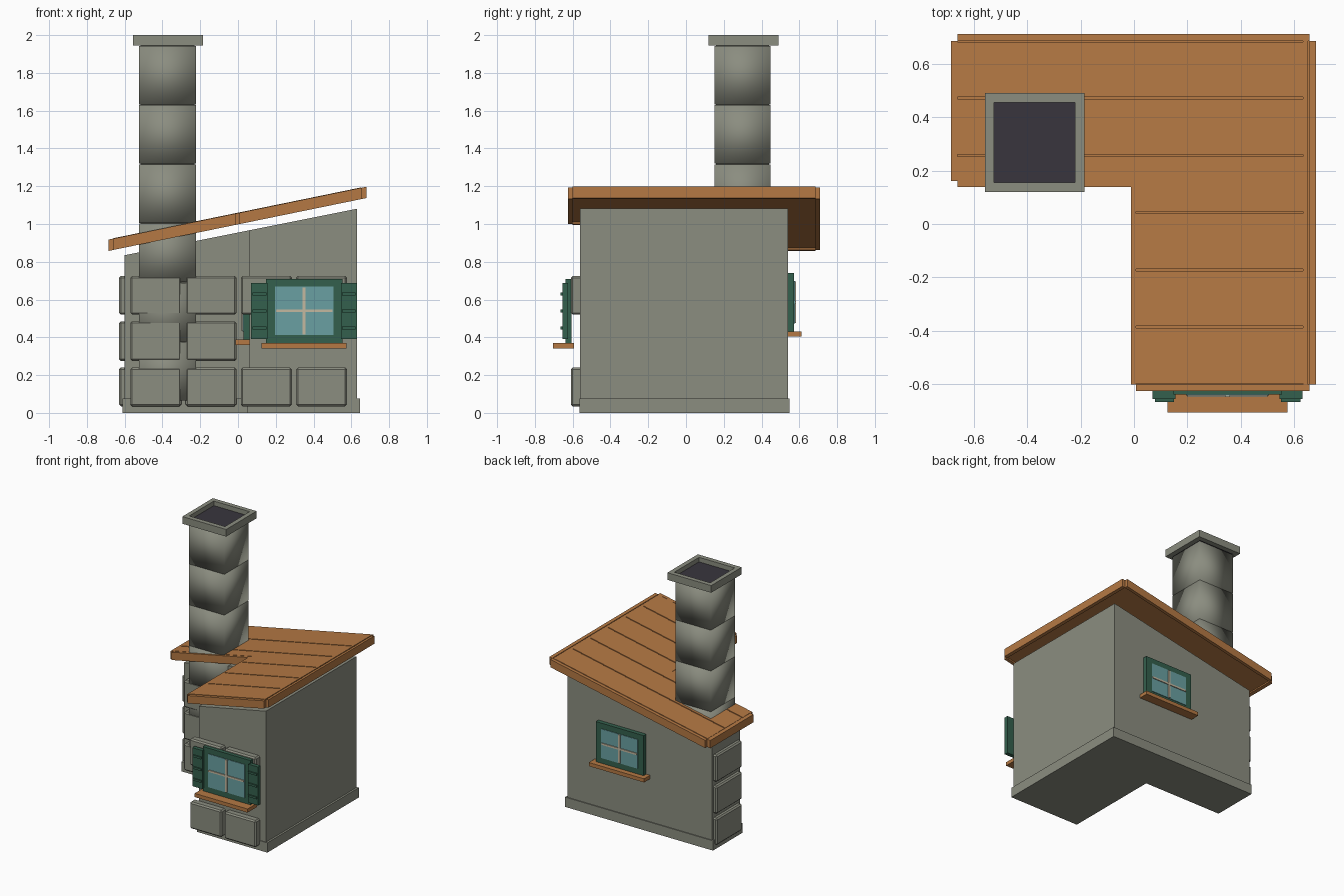
import bpy, bmesh, math
from mathutils import Matrix, Vector

if "Cube" in bpy.data.objects:
    bpy.data.objects.remove(bpy.data.objects["Cube"])


def material(name, rgb):
    lin = [(c / 255 / 12.92) if c < 11 else ((c / 255 + 0.055) / 1.055) ** 2.4 for c in rgb]
    m = bpy.data.materials.new(name)
    m.use_nodes = True
    m.diffuse_color = (*lin, 1)
    m.node_tree.nodes["Principled BSDF"].inputs["Base Color"].default_value = (*lin, 1)
    return m


STONE = material("grey stone", (139, 141, 128))
WOOD = material("orange wood", (181, 121, 68))
GREEN = material("dark green paint", (52, 96, 77))
GLASS = material("blue glass", (106, 160, 162))
BAR = material("pale window bars", (196, 184, 160))
SOOT = material("soot", (56, 53, 61))


def finish(name, bm, mat):
    bmesh.ops.recalc_face_normals(bm, faces=bm.faces)
    mesh = bpy.data.meshes.new(name)
    bm.to_mesh(mesh)
    bm.free()
    mesh.materials.append(mat)
    ob = bpy.data.objects.new(name, mesh)
    bpy.context.collection.objects.link(ob)
    return ob


def box(name, x, y, z, mat, slope=0, bevel=0, matrix=None):
    """Box from (min, max) ranges, optionally sheared upward along x."""
    bm = bmesh.new()
    bmesh.ops.create_cube(bm, size=1)
    for v in bm.verts:
        v.co = Vector([r[0] + (c + 0.5) * (r[1] - r[0]) for r, c in zip((x, y, z), v.co)])
        v.co.z += slope * v.co.x
    if bevel:
        bmesh.ops.bevel(bm, geom=bm.edges[:], offset=bevel, segments=1, affect='EDGES')
    if matrix:
        bm.transform(matrix)
    return finish(name, bm, mat)


def prism(name, outline, z0, z1, mat, slope=0):
    """Extruded outline with a top that rises along x."""
    bm = bmesh.new()
    low = [bm.verts.new((x, y, z0)) for x, y in outline]
    top = [bm.verts.new((x, y, z1 + slope * x)) for x, y in outline]
    bm.faces.new(low)
    bm.faces.new(top)
    n = len(outline)
    for i in range(n):
        j = (i + 1) % n
        bm.faces.new((low[i], low[j], top[j], top[i]))
    return finish(name, bm, mat)


def ell(left, right, front, back, inner_x, inner_y):
    return [(left, inner_y), (inner_x, inner_y), (inner_x, front),
            (right, front), (right, back), (left, back)]


# L-shaped walls and plinth
prism("walls", ell(-0.6, 0.63, -0.56, 0.54, 0.06, 0.2), 0.01, 0.955, STONE, 0.2)
prism("plinth", ell(-0.612, 0.645, -0.565, 0.547, 0.048, 0.19), 0, 0.075, STONE)

# Facing stones
ROWS = ((0.035, 0.24), (0.275, 0.485), (0.52, 0.725))
for r, z in enumerate(ROWS):
    for c in range(4):
        x = -0.57 + 0.2925 * c
        wing = c < 2
        if wing or r != 1:
            y = (0.15, 0.21) if wing else (-0.61, -0.55)
            box(f"front_stone_{r}_{c}", (x, x + 0.27), y, z, STONE, bevel=0.01)
    box(f"side_stone_{r}", (-0.63, -0.59), (0.215, 0.525), z, STONE, bevel=0.01)

# Roof: thin underlay, planks and edge boards
SLOPE = 0.205
RIGHT, LEFT, INNER = 0.657, -0.66, 0.008
for name, x, y in (("main", (INNER, RIGHT), (-0.6, 0.685)),
                   ("wing", (LEFT, INNER), (0.16, 0.685))):
    box(f"roof_underlay_{name}", x, y, (1.008, 1.05), WOOD, SLOPE)
edges = [-0.6 + 0.2142 * i for i in range(7)]
for i, (a, b) in enumerate(zip(edges, edges[1:])):
    span = (a + 0.004, b - 0.004)
    box(f"plank_main_{i}", (INNER, RIGHT - 0.025), span, (1.045, 1.06), WOOD, SLOPE)
    if b > 0.16:
        box(f"plank_wing_{i}", (LEFT, INNER), (max(span[0], 0.16), span[1]),
            (1.045, 1.06), WOOD, SLOPE)
box("plank_end_strip", (RIGHT - 0.025, RIGHT - 0.006), (-0.6, 0.685), (1.045, 1.06), WOOD, SLOPE)
for name, x, y in (("back", (LEFT, RIGHT), (0.685, 0.71)),
                   ("right", (RIGHT, 0.68), (-0.6, 0.685)),
                   ("left", (-0.685, LEFT), (0.16, 0.685)),
                   ("front", (INNER, RIGHT), (-0.625, -0.6)),
                   ("wing_front", (LEFT, INNER), (0.138, 0.16)),
                   ("inner", (-0.012, INNER), (-0.6, 0.16))):
    box(f"edge_board_{name}", x, y, (0.998, 1.058), WOOD, SLOPE)

# Chimney of softly shaded blocks
for i in range(6):
    z = 0.065 + 0.3135 * i
    block = box(f"chimney_block_{i}", (-0.525, -0.223), (0.152, 0.448), (z, z + 0.31), STONE)
    block.data.polygons.foreach_set("use_smooth", [True] * 6)
box("chimney_core", (-0.517, -0.231), (0.16, 0.44), (0.07, 1.95), STONE)

# Chimney cap frame and flue
for name, x, y in (("left", (-0.557, -0.524), (0.12, 0.49)),
                   ("right", (-0.22, -0.185), (0.12, 0.49)),
                   ("front", (-0.524, -0.22), (0.12, 0.156)),
                   ("back", (-0.524, -0.22), (0.455, 0.49))):
    box(f"cap_{name}", x, y, (1.945, 2.0), STONE)
box("flue", (-0.524, -0.22), (0.156, 0.455), (1.947, 1.965), SOOT)


def window(name, origin, angle, height, shutters=False):
    """Window facing local -y, origin at the bottom centre of its frame."""
    m = Matrix.Translation(origin) @ Matrix.Rotation(math.radians(angle), 4, 'Z')

    def part(label, x, y, z, mat):
        box(f"{name}_{label}", x, y, z, mat, matrix=m)

    mid = height / 2
    for s in (-1, 1):
        part(f"frame_side_{s}", sorted((s * 0.15, s * 0.203)), (-0.032, 0), (0, height), GREEN)
    part("frame_bottom", (-0.15, 0.15), (-0.032, 0), (0, 0.045), GREEN)
    part("frame_top", (-0.15, 0.15), (-0.032, 0), (height - 0.045, height), GREEN)
    part("glass", (-0.155, 0.155), (-0.036, -0.002), (0.042, height - 0.042), GLASS)
    part("bar_upright", (-0.008, 0.008), (-0.042, -0.03), (0.045, height - 0.045), BAR)
    part("bar_level", (-0.15, 0.15), (-0.042, -0.03), (mid - 0.007, mid + 0.007), BAR)
    part("sill", (-0.235, 0.235) if not shutters else (-0.225, 0.225),
         (-0.1 if shutters else -0.072, 0.012), (-0.028, 0), WOOD)
    if shutters:
        for s in (-1, 1):
            part(f"shutter_{s}", sorted((s * 0.195, s * 0.28)), (-0.05, -0.02),
                 (0.022, height - 0.022), GREEN)
            for k in range(3):
                z = mid + 0.09 * (k - 1)
                part(f"slat_{s}_{k}", sorted((s * 0.2, s * 0.272)), (-0.06, -0.045),
                     (z - 0.008, z + 0.008), GREEN)


window("front_window", (0.35, -0.605, 0.37), 0, 0.34, shutters=True)
window("back_window", (0.163, 0.54, 0.432), 180, 0.308)
window("inner_window", (0.06, -0.18, 0.388), -90, 0.308)
